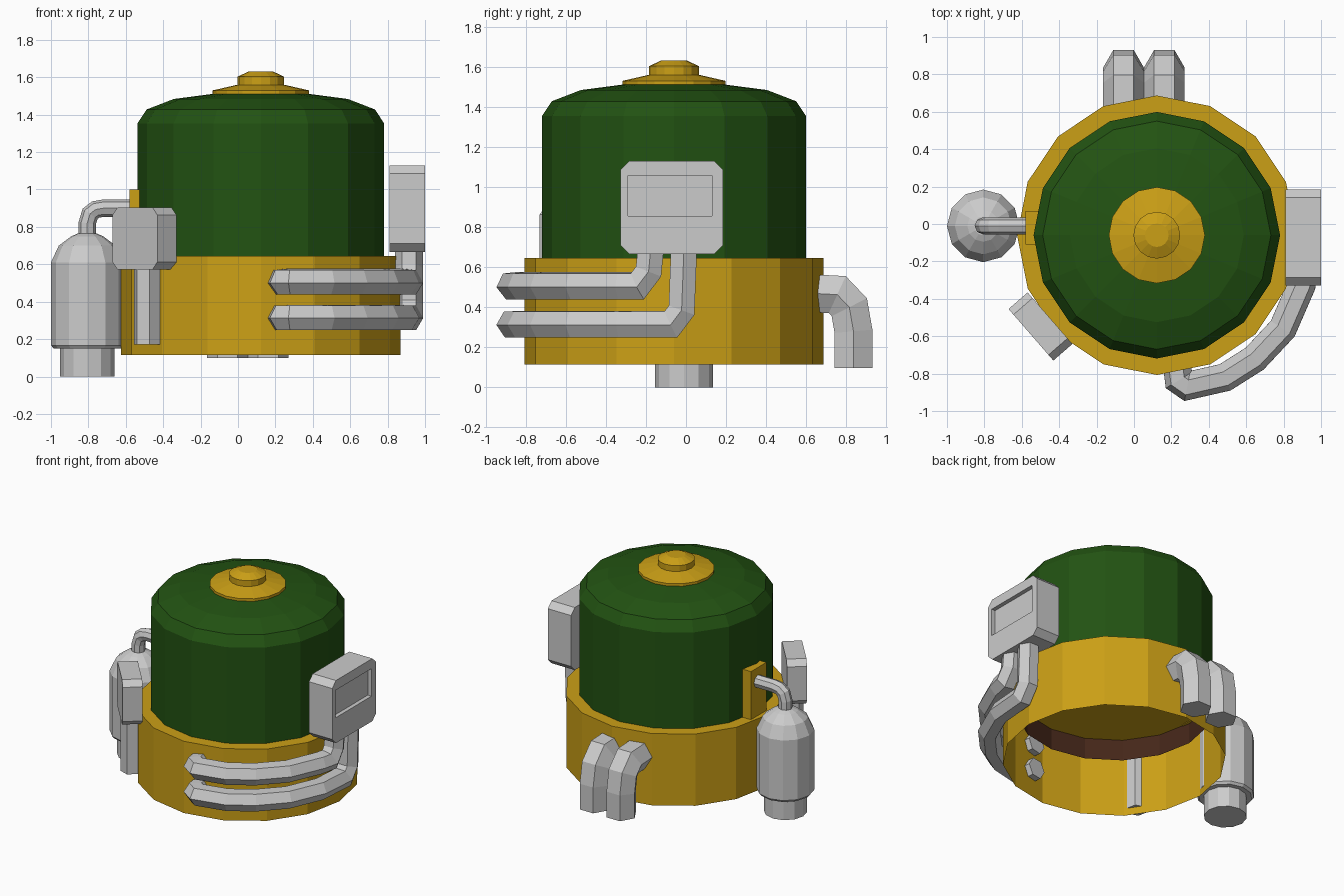
import bpy, bmesh
from math import sin, cos, pi, radians
from mathutils import Vector

if "Cube" in bpy.data.objects:
    bpy.data.objects.remove(bpy.data.objects["Cube"])

CX, CY = 0.122, -0.06          # axis of the main body


def material(name, rgb):
    m = bpy.data.materials.new(name)
    m.diffuse_color = (*rgb, 1)
    m.use_nodes = True
    m.node_tree.nodes["Principled BSDF"].inputs["Base Color"].default_value = m.diffuse_color
    return m


YELLOW = material("yellow_paint", (0.60, 0.35, 0.008))
GREEN = material("green_paint", (0.016, 0.085, 0.006))
BROWN = material("dark_brown", (0.06, 0.02, 0.01))


def finish(name, bm, mat=None):
    bmesh.ops.recalc_face_normals(bm, faces=bm.faces)
    me = bpy.data.meshes.new(name)
    bm.to_mesh(me)
    bm.free()
    ob = bpy.data.objects.new(name, me)
    bpy.context.collection.objects.link(ob)
    if mat:
        me.materials.append(mat)
    return ob


def skin(bm, rings, cap_start, cap_end):
    """Join rings of vertices with quads, with optional end caps."""
    rows = [[bm.verts.new(p) for p in r] for r in rings]
    n = len(rows[0])
    for a, b in zip(rows, rows[1:]):
        for i in range(n):
            j = (i + 1) % n
            bm.faces.new((a[i], a[j], b[j], b[i]))
    if cap_start:
        bm.faces.new(rows[0])
    if cap_end:
        bm.faces.new(rows[-1])


def lathe(name, x, y, profile, sides, mat=None, caps=(True, True)):
    bm = bmesh.new()
    rings = [[(x + r * cos(2 * pi * i / sides), y + r * sin(2 * pi * i / sides), z)
              for i in range(sides)] for r, z in profile]
    skin(bm, rings, *caps)
    return finish(name, bm, mat)


def pipe(name, path, r, sides, ref):
    """Mitred pipe; the first ring has a corner pointing along ref."""
    pts = [Vector(p) for p in path]
    dirs = [(b - a).normalized() for a, b in zip(pts, pts[1:])]
    u = Vector(ref).normalized()
    v = dirs[0].cross(u)
    ring = [pts[0] + r * (u * cos(2 * pi * i / sides) + v * sin(2 * pi * i / sides))
            for i in range(sides)]
    rings = [ring]
    for k, d in enumerate(dirs):
        n = d + dirs[k + 1] if k + 1 < len(dirs) else d
        ring = [p + d * ((pts[k + 1] - p).dot(n) / d.dot(n)) for p in ring]
        rings.append(ring)
    bm = bmesh.new()
    skin(bm, rings, True, True)
    return finish(name, bm)


def panel_box(name, centre, angle, width, height, depth, cut):
    """Box with chamfered corners, facing outwards at the given angle."""
    n = Vector((cos(angle), sin(angle), 0))
    t = Vector((-sin(angle), cos(angle), 0))
    w, h = width / 2, height / 2
    outline = [(w, h - cut), (w - cut, h), (cut - w, h), (-w, h - cut),
               (-w, cut - h), (cut - w, -h), (w - cut, -h), (w, cut - h)]
    c = Vector(centre)
    bm = bmesh.new()
    skin(bm, [[c + n * s * depth / 2 + t * a + Vector((0, 0, b)) for a, b in outline]
              for s in (-1, 1)], True, True)
    return finish(name, bm)


def box(name, lo, hi, mat=None):
    bm = bmesh.new()
    skin(bm, [[(lo[0], lo[1], z), (hi[0], lo[1], z), (hi[0], hi[1], z), (lo[0], hi[1], z)]
              for z in (lo[2], hi[2])], True, True)
    return finish(name, bm, mat)


# Main body: open-bottomed base, dome, inner skirt and top cap
lathe("base_ring", CX, CY, [(0.747, 0.115), (0.747, 0.645)], 16, YELLOW, (False, True))
lathe("inner_skirt", CX, CY, [(0.655, 0.49), (0.655, 0.645)], 16, BROWN, (False, False))
lathe("dome", CX, CY, [(0.659, 0.645), (0.659, 1.354), (0.61, 1.428), (0.465, 1.484),
                       (0.25, 1.512)], 16, GREEN, (False, True))
lathe("dome_cap", CX, CY, [(0.257, 1.508), (0.257, 1.53), (0.125, 1.56), (0.125, 1.603),
                           (0.063, 1.632)], 16, YELLOW)

# Gas tank on the left, with its feed pipe and bracket
TX, TY = -0.806, -0.01
lathe("tank", TX, TY, [(0.145, 0), (0.145, 0.15), (0.18, 0.15), (0.194, 0.167),
                       (0.194, 0.61), (0.152, 0.70), (0.085, 0.75), (0.05, 0.765)], 12)
pipe("tank_pipe", [(TX, TY, 0.74), (TX, TY, 0.82), (TX + 0.015, TY, 0.87),
                   (TX + 0.045, TY, 0.893), (TX + 0.085, TY, 0.9), (-0.54, TY, 0.9)],
     0.046, 8, (1, 0, 0))
box("tank_bracket", (-0.58, -0.11, 0.64), (-0.51, 0.07, 1.0), YELLOW)

# Control box on the right, with a recessed screen
control = panel_box("control_box", (0.905, -0.072, 0.898), 0, 0.512, 0.462, 0.19, 0.043)
cutter = box("screen_cutter", (0.97, -0.29, 0.855), (1.05, 0.13, 1.058))
cutter.hide_render = True
cutter.hide_viewport = True
mod = control.modifiers.new("screen_recess", 'BOOLEAN')
mod.operation = 'DIFFERENCE'
mod.solver = 'EXACT'
mod.object = cutter

# Two hexagonal hoses from the control box round to the front of the base
for name, y, z in (("upper_hose", -0.175, 0.508), ("lower_hose", -0.01, 0.315)):
    path = [(0.915, y, 0.70), (0.915, y - 0.012, z + 0.07), (0.915, y - 0.065, z),
            (0.895, -0.33, z), (0.795, -0.56, z), (0.645, -0.72, z), (0.487, -0.82, z),
            (0.285, -0.866, z), (0.24, -0.835, z), (0.228, -0.74, z)]
    pipe(name, path, 0.075, 6, (1, 0, 0))

# Small junction box at the front left, with a straight conduit
A = radians(221)
panel_box("junction_box", (-0.5, -0.548, 0.738), A, 0.365, 0.332, 0.135, 0.04)
pipe("junction_conduit", [(-0.486, -0.55, 0.60), (-0.486, -0.55, 0.17)], 0.073, 6,
     (cos(A), sin(A), 0))

# Twin exhaust elbows at the back
for side, x in (("left", -0.056), ("right", 0.162)):
    pipe("exhaust_" + side, [(x, 0.62, 0.47), (x, 0.755, 0.463), (x, 0.815, 0.40),
                             (x, 0.836, 0.28), (x, 0.836, 0.098)], 0.109, 6, (1, 0, 0))
